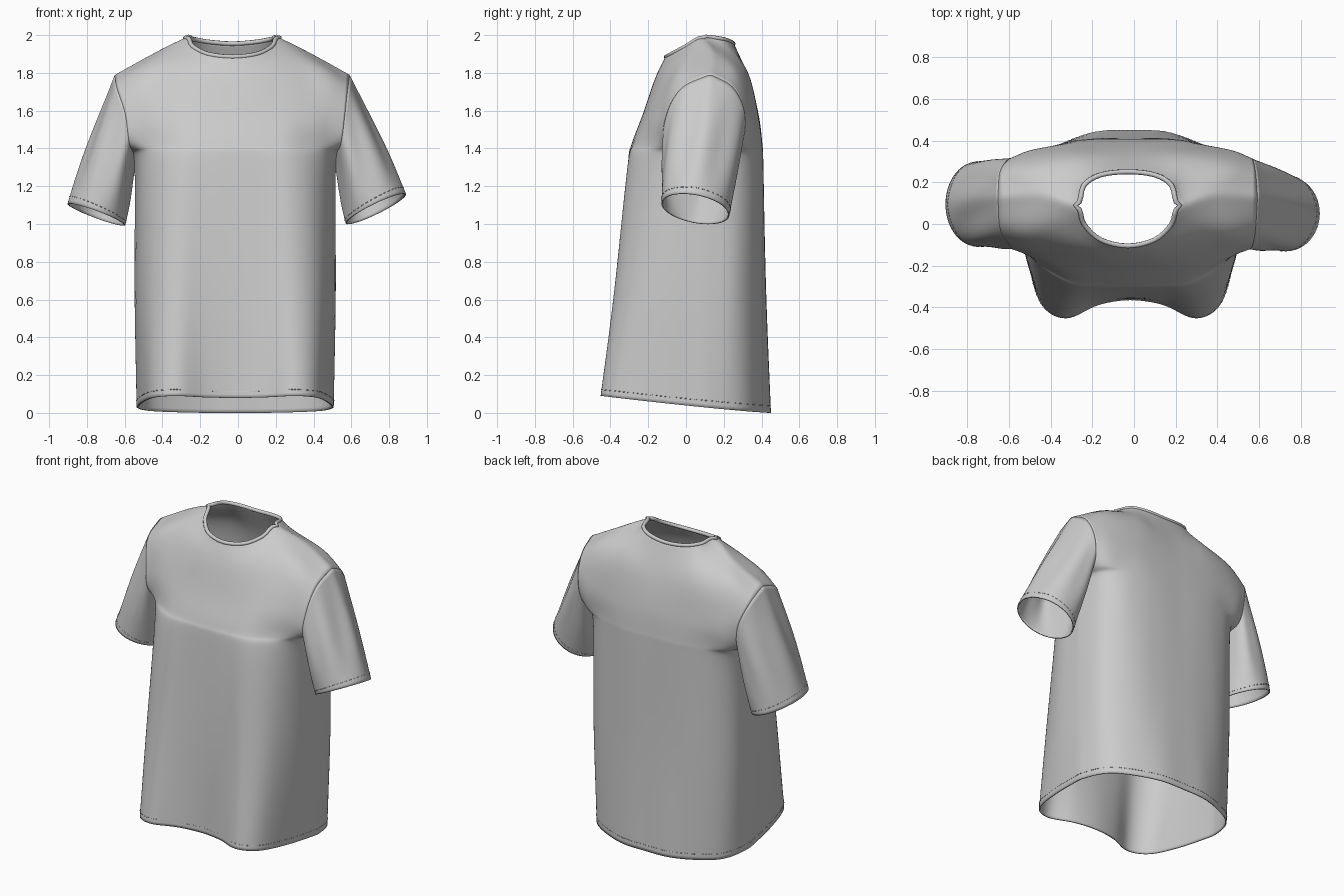
import bpy, bmesh, math
from mathutils import Vector

if "Cube" in bpy.data.objects:
    bpy.data.objects.remove(bpy.data.objects["Cube"])

# Half-width control sections, centre to side, rows from hem to shoulder
X = [(0, .16, .31, .43, .49, .52), (0, .16, .31, .435, .51, .53), (0, .15, .29, .415, .5, .53),
     (0, .15, .28, .41, .5, .56), (0, .14, .275, .4, .5, .58), (0, .13, .25, .38, .5, .61),
     (0, .13, .21, .25, .42, .62)]
YF = [(-.36, -.385, -.45, -.38, -.16, .1), (-.345, -.355, -.375, -.3, -.12, .1),
      (-.305, -.305, -.3, -.23, -.1, .1), (-.285, -.28, -.265, -.2, -.14, -.1),
      (-.225, -.22, -.205, -.17, -.13, -.1), (-.16, -.15, -.11, -.06, -.04, -.02),
      (-.105, -.075, 0, .09, .14, .13)]
YB = [(.445, .44, .39, .32, .23, .1), (.42, .415, .39, .33, .24, .1),
      (.405, .405, .39, .35, .26, .1), (.4, .4, .39, .36, .33, .28),
      (.38, .38, .375, .36, .34, .31), (.33, .33, .32, .29, .27, .25),
      (.25, .235, .185, .09, .14, .13)]
Z = [None, (.65,) * 6, (1.3,) * 6, (1.42,) * 6, (1.58,) * 6, (1.77, 1.78, 1.81, 1.82, 1.79, 1.72)]
TOP_F = (1.885, 1.9, 1.94, 1.985, 1.9, 1.79)
TOP_B = (1.955, 1.965, 1.98, 1.985, 1.9, 1.79)
NU, PIT, TOP = 40, 11, 31
VS = [0, .06] + [k / 5 for k in range(1, 31)]


def spline(p, t):
    i = min(int(t), len(p) - 2)
    f = t - i
    b, c = p[i], p[i + 1]
    a = p[i - 1] if i else 2 * b - c
    d = p[i + 2] if i + 2 < len(p) else 2 * c - b
    return .5 * (2 * b + (c - a) * f + (2 * a - 5 * b + 4 * c - d) * f * f
                 + (3 * b - a - 3 * c + d) * f ** 3)


def panel(ys, top):
    rows = []
    for r in range(7):
        zs = top if r == 6 else Z[r] or [.09 * ((.45 - y) / .9) ** 1.2 for y in ys[r]]
        half = [Vector(p) for p in zip(X[r], ys[r], zs)]
        full = [Vector((-p.x, p.y, p.z)) for p in half[:0:-1]] + half
        shift = .015 + .015 * (r > 4)
        full = [p - Vector((shift, 0, 0)) for p in full]
        rows.append([spline(full, i / 4) for i in range(NU + 1)])
    return [[spline([row[i] for row in rows], v) for i in range(NU + 1)] for v in VS]


def cloth(name, grids):
    bm = bmesh.new()
    for g in grids:
        vs = [[bm.verts.new(p) for p in row] for row in g]
        for a, b in zip(vs, vs[1:]):
            for i in range(len(a) - 1):
                bm.faces.new((a[i], a[i + 1], b[i + 1], b[i]))
    bmesh.ops.remove_doubles(bm, verts=bm.verts, dist=1e-4)
    bmesh.ops.recalc_face_normals(bm, faces=bm.faces)
    me = bpy.data.meshes.new(name)
    bm.to_mesh(me)
    bm.free()
    me.polygons.foreach_set("use_smooth", [True] * len(me.polygons))
    ob = bpy.data.objects.new(name, me)
    bpy.context.collection.objects.link(ob)
    ob.modifiers.new("smooth", 'SUBSURF').levels = 1
    ob.modifiers["smooth"].render_levels = 1
    so = ob.modifiers.new("thickness", 'SOLIDIFY')
    so.thickness, so.offset = .008, 0
    return ob


def cord(name, lines, radius, cyclic=False):
    cu = bpy.data.curves.new(name, 'CURVE')
    cu.dimensions = '3D'
    cu.bevel_depth, cu.bevel_resolution = radius, 2 if cyclic else 0
    for pts in lines:
        s = cu.splines.new('POLY')
        s.points.add(len(pts) - 1)
        for q, p in zip(s.points, pts):
            q.co = (*p, 1)
        s.use_cyclic_u, s.use_smooth = cyclic, True
    ob = bpy.data.objects.new(name, cu)
    bpy.context.collection.objects.link(ob)


def stitches(name, ring):
    # short dashes just proud of the cloth
    mid = sum(ring, Vector()) / len(ring)
    out = [p + (p - mid).normalized() * .004 for p in ring]
    dashes = []
    for a, b in zip(out, out[1:]):
        n = max(1, round((b - a).length / .02))
        dashes += [(a.lerp(b, k / n), a.lerp(b, (k + .6) / n)) for k in range(n)]
    cord(name, dashes, .002)


# Body: front and back panels sharing side and shoulder seams
front, back = panel(YF, TOP_F), panel(YB, TOP_B)
for j in range(TOP + 1):
    for i in range(NU + 1):
        if (i in (0, NU) and j <= PIT) or (j == TOP and (i <= 8 or i >= 32)):
            front[j][i] = back[j][i] = (front[j][i] + back[j][i]) / 2
cloth("body", [front, back])
stitches("hem_stitching", front[1] + back[1][::-1])

# Ribbed collar around the neck opening
cord("neck_band", [front[TOP][8:33] + back[TOP][31:8:-1]], .012, True)

# Sleeves: lofted from each armhole to a tilted cuff
CUFFS = {"left_sleeve": (0, (-.75, .095, 1.05), (-.15, 0, .055), (0, -.2, .02)),
         "right_sleeve": (NU, (.73, .05, 1.08), (.157, 0, .075), (0, -.177, .03))}
for name, (col, c, up, fwd) in CUFFS.items():
    c, up, fwd = Vector(c), Vector(up), Vector(fwd)
    hole = [front[j][col] for j in range(PIT, TOP + 1)]
    hole += [back[j][col] for j in range(TOP - 1, PIT, -1)]
    rings = []
    for s in [k / 14 for k in range(14)] + [.945, 1]:
        ring = []
        for k, p in enumerate(hole):
            a = 2 * math.pi * k / len(hole)
            ring.append(p.lerp(c - up * math.cos(a) + fwd * math.sin(a), s))
        mid = sum(ring, Vector()) / len(ring)
        for k, p in enumerate(ring):
            a = 2 * math.pi * k / len(hole)
            fold = .009 * math.sin(6 * a + 2 * s) * (.6 - .4 * math.cos(a)) + .006
            ring[k] = p + (p - mid).normalized() * fold * math.sin(math.pi * s)
        rings.append(ring + ring[:1])
    cloth(name, [rings])
    stitches(name + "_stitching", rings[-2])
